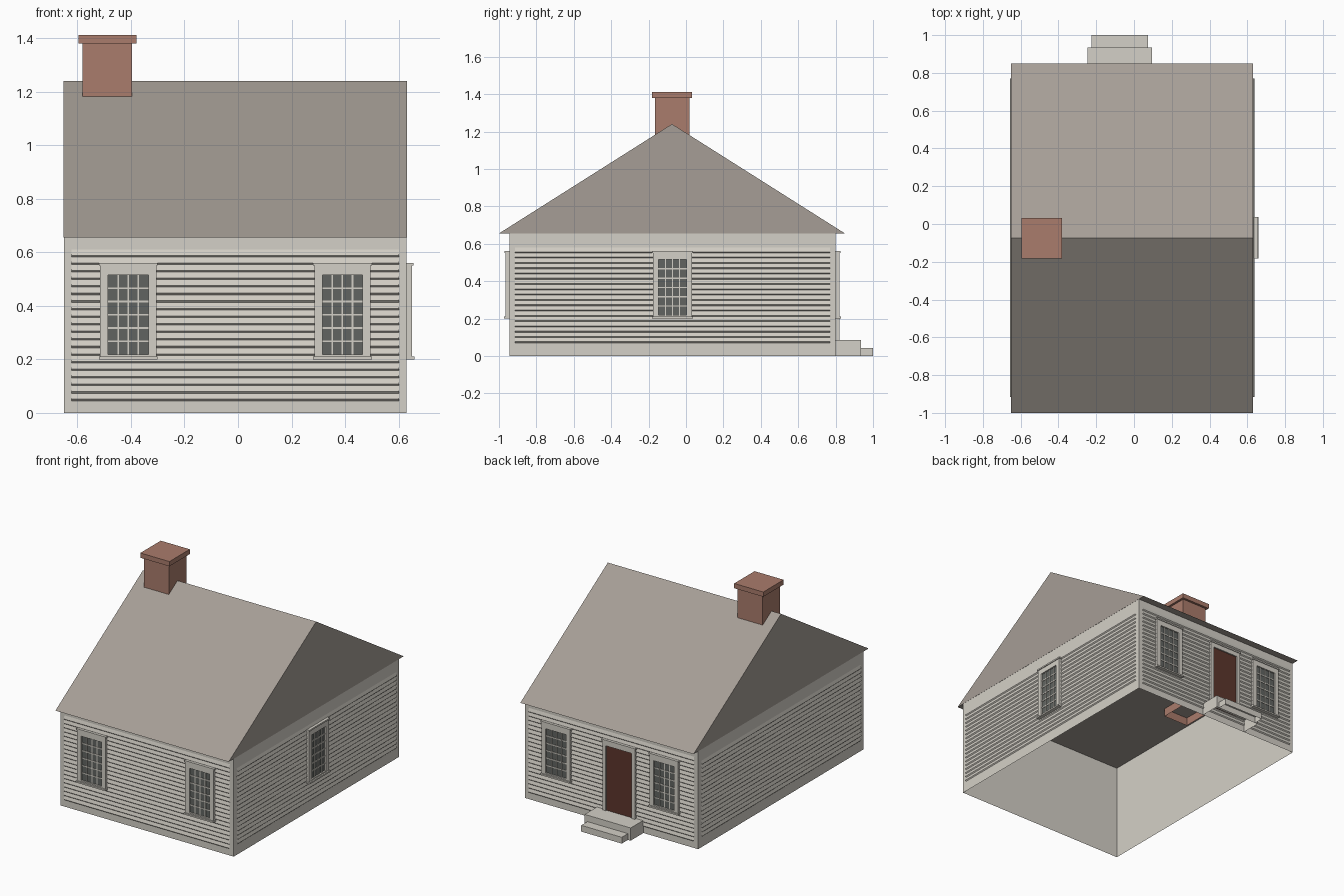
import bpy, bmesh, math
from mathutils import Matrix, Vector

cube = bpy.data.objects.get("Cube")
if cube:
    bpy.data.objects.remove(cube, do_unlink=True)


def material(name, srgb):
    lin = [((c / 255 + 0.055) / 1.055) ** 2.4 for c in srgb] + [1]
    m = bpy.data.materials.new(name)
    m.use_nodes = True
    m.diffuse_color = lin
    m.node_tree.nodes["Principled BSDF"].inputs["Base Color"].default_value = lin
    return m


PAINT = material("pale grey paint", (212, 208, 199))
SHINGLE = material("weathered grey shingle", (166, 158, 150))
BRICK = material("red brick", (170, 124, 108))
GLASS = material("dark window glass", (97, 100, 97))
DOOR = material("brown door paint", (92, 54, 44))


def finish(name, bm, mat, matrix=Matrix()):
    bmesh.ops.recalc_face_normals(bm, faces=bm.faces)
    mesh = bpy.data.meshes.new(name)
    bm.to_mesh(mesh)
    bm.free()
    mesh.materials.append(mat)
    ob = bpy.data.objects.new(name, mesh)
    ob.matrix_world = matrix
    bpy.context.collection.objects.link(ob)
    return ob


def add_box(bm, x, y, z, skip=()):
    """Box from three (low, high) ranges, leaving out 'top' or 'bottom'."""
    made = bmesh.ops.create_cube(bm, size=1)["verts"]
    for v in made:
        v.co = Vector([r[0] if c < 0 else r[1] for c, r in zip(v.co, (x, y, z))])
    drop = []
    for f in {f for v in made for f in v.link_faces}:
        heights = {round(v.co.z, 5) for v in f.verts}
        if len(heights) == 1:
            side = "bottom" if abs(f.verts[0].co.z - z[0]) < 1e-5 else "top"
            if side in skip:
                drop.append(f)
    bmesh.ops.delete(bm, geom=drop, context="FACES")


def boxes(name, mat, ranges, matrix=Matrix(), skip=()):
    bm = bmesh.new()
    for r in ranges:
        add_box(bm, *r, skip=skip)
    return finish(name, bm, mat, matrix)


# Each wall has a local frame: x along the wall, -y outward
X0, X1, Y0, Y1, EAVE = -0.65, 0.63, -0.945, 0.80, 0.655
CX, CY = (X0 + X1) / 2, (Y0 + Y1) / 2


def wall_frame(x, y, degrees):
    return Matrix.Translation((x, y, 0)) @ Matrix.Rotation(math.radians(degrees), 4, "Z")


WALLS = {
    "front": wall_frame(CX, Y0, 0),
    "left": wall_frame(X1, CY, 90),
    "back": wall_frame(CX, Y1, 180),
    "right": wall_frame(X0, CY, -90),
}

# Wall shell, open underneath
boxes("wall_shell", PAINT, [((X0, X1), (Y0, Y1), (0, EAVE))], skip=("top", "bottom"))


# Lapped siding, a sawtooth profile extruded along the wall
def siding(side, half, z0, count, pitch=0.0283):
    profile = []
    for i in range(count):
        z = z0 + i * pitch
        profile += [(-0.001, z), (-0.007, z + 0.006)]
    profile.append((-0.001, z0 + count * pitch))
    bm = bmesh.new()
    rows = [[bm.verts.new((u, y, z)) for u in (-half, half)] for y, z in profile]
    for a, b in zip(rows, rows[1:]):
        bm.faces.new((a[0], a[1], b[1], b[0]))
    finish(side + "_siding", bm, PAINT, WALLS[side])


for side in ("front", "back"):
    siding(side, 0.612, 0.045, 20)
for side in ("left", "right"):
    siding(side, 0.843, 0.07, 18)


# Windows of four by six panes
def window(name, side, u):
    m = WALLS[side] @ Matrix.Translation((u, 0, 0))
    half, low, high = 0.075, 0.218, 0.515
    boxes(name + "_glass", GLASS, [((-half, half), (-0.010, -0.008), (low, high))], m)
    bars = []
    for i in range(1, 4):
        c = -half + i * half / 2
        bars.append(((c - 0.003, c + 0.003), (-0.014, -0.009), (low, high)))
    for i in range(1, 6):
        c = low + i * (high - low) / 6
        bars.append(((-half, half), (-0.0135, -0.009), (c - 0.0035, c + 0.0035)))
    boxes(name + "_muntins", PAINT, bars, m)
    depth = (-0.02, 0)
    boxes(name + "_trim", PAINT, [
        ((-0.105, -half), depth, (0.21, 0.55)),
        ((half, 0.105), depth, (0.21, 0.55)),
        ((-half, half), depth, (high, 0.55)),
        ((-half, half), depth, (0.21, low)),
        ((-0.11, 0.11), (-0.025, 0), (0.55, 0.56)),
        ((-0.11, 0.11), (-0.029, 0), (0.20, 0.21)),
    ], m)


for side in ("front", "back"):
    for label, u in (("east", 0.40), ("west", -0.40)):
        window(f"{side}_{label}_window", side, u)
window("left_window", "left", 0)

# Door with its surround
at_door = WALLS["back"] @ Matrix.Translation((0.065, 0, 0))
boxes("door", DOOR, [((-0.095, 0.095), (-0.011, 0), (0.085, 0.52))], at_door)
boxes("door_trim", PAINT, [
    ((-0.12, -0.095), (-0.02, 0), (0.085, 0.55)),
    ((0.095, 0.12), (-0.02, 0), (0.085, 0.55)),
    ((-0.095, 0.095), (-0.02, 0), (0.52, 0.55)),
    ((-0.125, 0.125), (-0.025, 0), (0.55, 0.56)),
], at_door)

# Steps, hollow underneath
boxes("door_steps", PAINT, [
    ((-0.245, 0.095), (Y1, 0.935), (0, 0.085)),
    ((-0.225, 0.075), (0.935, 1.0), (0, 0.042)),
], skip=("bottom",))

# Gabled roof prism
bm = bmesh.new()
ends = [[bm.verts.new((x, y, z)) for y, z in ((-1, EAVE), (0.85, EAVE), (-0.075, 1.24))]
        for x in (X0 - 0.001, X1 + 0.001)]
for end in ends:
    bm.faces.new(end)
for i in range(3):
    j = (i + 1) % 3
    bm.faces.new((ends[0][i], ends[0][j], ends[1][j], ends[1][i]))
finish("roof", bm, SHINGLE)

# Chimney
boxes("chimney_shaft", BRICK, [((-0.58, -0.395), (-0.167, 0.018), (0.6, 1.38))], skip=("bottom",))
boxes("chimney_cap", BRICK, [((-0.595, -0.38), (-0.182, 0.033), (1.38, 1.412))])
